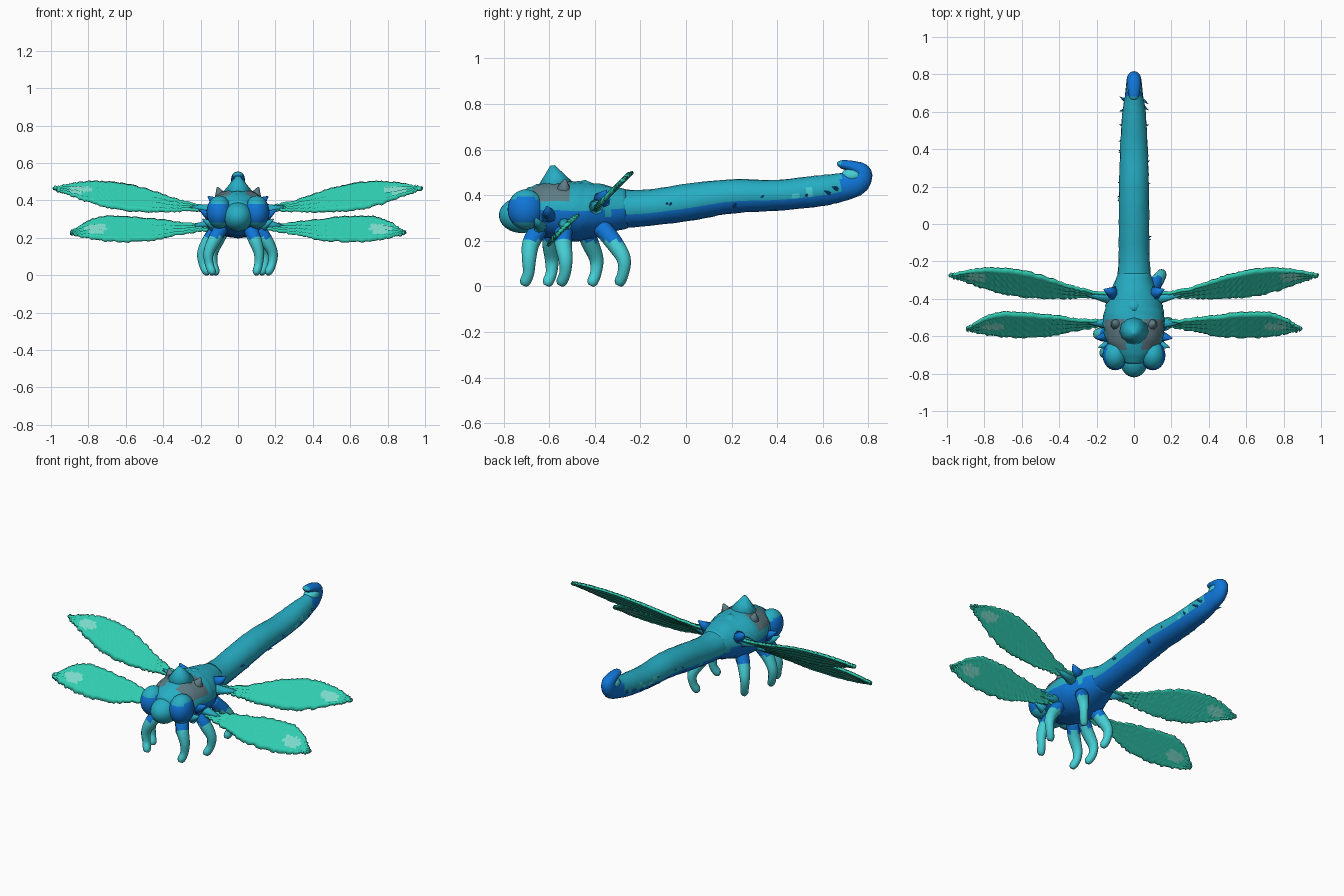
import bpy, bmesh, math, random
from mathutils import Vector

random.seed(4)
cube = bpy.data.objects.get("Cube")
if cube:
    bpy.data.objects.remove(cube)


def material(name, rgb):
    m = bpy.data.materials.new(name)
    m.use_nodes = True
    m.diffuse_color = (*rgb, 1)
    m.node_tree.nodes["Principled BSDF"].inputs["Base Color"].default_value = (*rgb, 1)
    return m


teal = material("body teal", (0.02, 0.42, 0.55))
blue = material("deep blue", (0.005, 0.18, 0.68))
cyan = material("light cyan", (0.06, 0.62, 0.66))
grey = material("slate grey", (0.11, 0.2, 0.23))
green = material("wing green", (0.03, 0.62, 0.45))
pale = material("pale wing green", (0.2, 0.72, 0.6))


def finish(name, bm, mats, rule=None):
    """Turn a bmesh into a smooth object, choosing materials by rule(centre, normal)."""
    bmesh.ops.recalc_face_normals(bm, faces=bm.faces)
    bm.normal_update()
    for f in bm.faces:
        f.material_index = rule(f.calc_center_median(), f.normal) if rule else 0
        f.smooth = True
    me = bpy.data.meshes.new(name)
    bm.to_mesh(me)
    bm.free()
    for m in mats:
        me.materials.append(m)
    ob = bpy.data.objects.new(name, me)
    bpy.context.collection.objects.link(ob)
    return ob


def spline(rows, steps):
    """Catmull-Rom interpolation of equal-length tuples."""
    out = []
    for i in range(len(rows) - 1):
        a, b = rows[max(i - 1, 0)], rows[i]
        c, d = rows[i + 1], rows[min(i + 2, len(rows) - 1)]
        for s in range(steps):
            t = s / steps
            out.append([q + 0.5 * t * (r - p + t * (2 * p - 5 * q + 4 * r - u + t * (3 * (q - r) + u - p)))
                        for p, q, r, u in zip(a, b, c, d)])
    return out + [list(rows[-1])]


def loft(name, rows, mats, rule=None, sides=20, steps=5, rough=0.0):
    """Tube through rows of (x, y, z, half width, half height)."""
    rows = spline(rows, steps)
    pts = [Vector(r[:3]) for r in rows]
    bm = bmesh.new()
    rings = []
    for i, r in enumerate(rows):
        tan = (pts[min(i + 1, len(pts) - 1)] - pts[max(i - 1, 0)]).normalized()
        up = Vector((1, 0, 0)).cross(tan).normalized()
        side = tan.cross(up)
        ring = []
        for k in range(sides):
            a = math.tau * k / sides
            g = 1 + random.uniform(-rough, rough)
            ring.append(bm.verts.new(pts[i] + g * (side * r[3] * math.cos(a) + up * r[4] * math.sin(a))))
        rings.append(ring)
    for lo, hi in zip(rings, rings[1:]):
        for k in range(sides):
            n = (k + 1) % sides
            bm.faces.new((lo[k], lo[n], hi[n], hi[k]))
    bm.faces.new(rings[0])
    bm.faces.new(rings[-1])
    return finish(name, bm, mats, rule)


def ball(name, centre, radii, mats, rule=None):
    bm = bmesh.new()
    bmesh.ops.create_uvsphere(bm, u_segments=28, v_segments=18, radius=1)
    for v in bm.verts:
        v.co = Vector(c + r * q for c, r, q in zip(centre, radii, v.co))
    return finish(name, bm, mats, rule)


def spike(name, base, tip, radius, mat, sides=8):
    base, tip = Vector(base), Vector(tip)
    axis = tip - base
    bm = bmesh.new()
    bmesh.ops.create_cone(bm, cap_ends=True, segments=sides, radius1=radius,
                          radius2=radius * 0.1, depth=axis.length)
    q = axis.to_track_quat('Z', 'Y')
    for v in bm.verts:
        v.co = q @ v.co + (base + tip) / 2
    return finish(name, bm, [mat])


# Thorax: teal back, blue belly, grey shoulder patches
def thorax_rule(c, n):
    if c.z > 0.37 and -0.67 < c.y < -0.5 and abs(c.x) > 0.05:
        return 2
    return 1 if n.z < -0.1 else 0


loft("thorax", [(0, -.74, .33, .06, .07), (0, -.67, .335, .125, .105), (0, -.58, .335, .16, .13),
                (0, -.47, .33, .16, .13), (0, -.38, .335, .13, .115), (0, -.26, .342, .085, .085)],
     [teal, blue, grey], thorax_rule, rough=0.025)


# Tail: teal above, blue below, fully blue on the curled end
def tail_rule(c, n):
    if c.y > 0.68:
        return 1
    if 0.36 < c.y < 0.55 and abs(n.z) < 0.3 and random.random() < 0.35:
        return 2
    return 1 if n.z < -0.35 else 0


loft("tail", [(0, -.38, .345, .1, .095), (0, -.2, .342, .084, .08), (0, 0, .367, .082, .081),
              (0, .2, .395, .08, .075), (0, .4, .4, .074, .068), (0, .58, .418, .064, .068),
              (0, .68, .435, .05, .062), (0, .75, .457, .042, .056), (0, .772, .497, .038, .042),
              (0, .735, .523, .035, .027), (0, .68, .535, .026, .018), (0, .664, .532, .008, .006)],
     [teal, blue, cyan], tail_rule, steps=6, rough=0.02)
ball("tail_curl_centre", (0, .73, .485), (.042, .05, .035), [cyan])

# Head and eyes
ball("face", (0, -.72, .312), (.078, .1, .078), [teal])
ball("head", (0, -.66, .35), (.1, .09, .08), [teal])
for s, label in ((1, "left"), (-1, "right")):
    ball(label + "_eye", (s * .1, -.702, .337), (.068, .08, .088), [teal, blue],
         lambda c, n: 1 if -0.55 < n.z < 0.5 else 0)

# Ridge and spikes on the thorax
spike("back_ridge", (0, -.57, .42), (0, -.585, .53), .1, teal, 12)
spike("rear_ridge", (0, -.44, .41), (0, -.45, .465), .09, teal, 12)
for s, label in ((1, "left"), (-1, "right")):
    spike(label + "_shoulder_spike", (s * .085, -.54, .4), (s * .11, -.53, .47), .05, grey)
    spike(label + "_side_spike", (s * .14, -.6, .31), (s * .205, -.61, .35), .035, blue)
    spike(label + "_cheek_spike", (s * .13, -.64, .26), (s * .19, -.66, .3), .03, teal)
    spike(label + "_hip_spike", (s * .11, -.37, .38), (s * .16, -.35, .42), .04, blue)
    spike(label + "_wing_root_rear", (s * .1, -.4, .345), (s * .27, -.375, .365), .04, teal)
    spike(label + "_wing_root_front", (s * .1, -.53, .28), (s * .25, -.53, .26), .04, teal)

# Small thorns along the tail
for i in range(18):
    s = 1 if i % 2 else -1
    y = random.uniform(-.15, .68)
    r = .08 - .022 * max(y, 0)
    z = .365 + .08 * y + random.uniform(-.03, .01)
    spike("tail_thorn", (s * (r - .015), y, z),
          (s * (r + .012), y + random.uniform(-.02, .02), z + .01), .01, blue, 5)


# Wings: thin tilted blades with ragged edges, rows of (x, lower z, upper z)
def wing(name, s, rows, offset, patch):
    rows = spline(rows, 9)
    across = 8
    bm = bmesh.new()
    grid = []
    for x, lo, hi in rows:
        lo += random.uniform(-.005, .005)
        hi += random.uniform(-.004, .004)
        line = []
        for k in range(across + 1):
            z = lo + (hi - lo) * k / across
            ripple = .004 * (-1) ** k
            line.append(bm.verts.new((s * x, z - offset + ripple, z - ripple)))
        grid.append(line)
    for a, b in zip(grid, grid[1:]):
        for k in range(across):
            bm.faces.new((a[k], b[k], b[k + 1], a[k + 1]))

    def rule(c, n):
        d = ((abs(c.x) - patch[0]) / .06) ** 2 + ((c.z - patch[1]) / .022) ** 2
        return 1 if d < 1 else 0

    ob = finish(name, bm, [green, pale], rule)
    mod = ob.modifiers.new("thickness", 'SOLIDIFY')
    mod.thickness = .012
    mod.offset = 0


rear = [(.1, .34, .365), (.22, .345, .38), (.34, .342, .41), (.48, .342, .458), (.62, .352, .492),
        (.74, .375, .502), (.86, .415, .495), (.94, .445, .478), (.985, .462, .468)]
front = [(.1, .25, .28), (.22, .235, .275), (.34, .212, .287), (.46, .19, .302), (.6, .182, .315),
         (.72, .188, .314), (.8, .2, .292), (.86, .215, .252), (.895, .225, .231)]
for s, label in ((1, "left"), (-1, "right")):
    wing(label + "_rear_wing", s, rear, .74, (.84, .455))
    wing(label + "_front_wing", s, front, .79, (.76, .245))

# Legs: bowed and tapered, given by foot position
feet = {"left_front": (.1, -.7), "right_front": (-.14, -.7), "left_middle": (.165, -.54),
        "right_middle": (-.17, -.6), "left_rear": (.13, -.285), "right_rear": (-.12, -.405)}
for label, (x, y) in feet.items():
    hy = -.53 + (y + .53) * .65
    ky = -.53 + (y + .53) * .88
    loft(label + "_leg", [(x * .6, hy, .26, .038, .04), (x * .9, ky, .19, .036, .038),
                          (x * 1.12, y + .012, .12, .028, .031), (x * 1.1, y + .01, .06, .023, .025),
                          (x, y - .005, .02, .022, .024), (x * .98, y - .012, .004, .012, .014)],
         [cyan, blue], lambda c, n: 1 if c.z > .2 else 0, sides=12, steps=4)
